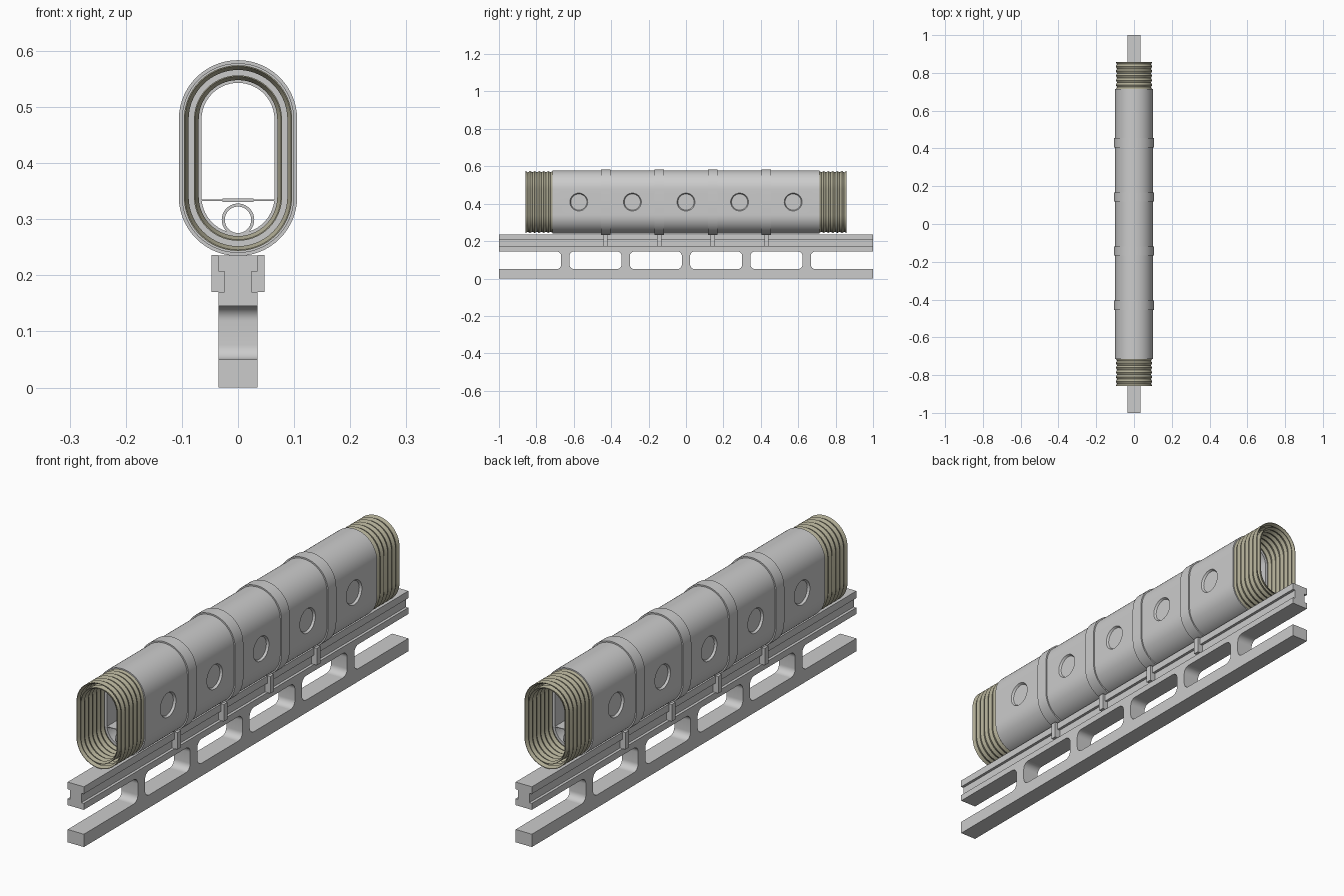
import bpy, bmesh, math

if "Cube" in bpy.data.objects:
    bpy.data.objects.remove(bpy.data.objects["Cube"])

ZC, HALF = 0.409, 0.069          # capsule centre height, half straight length


def finish(name, bm, mat=None):
    bmesh.ops.recalc_face_normals(bm, faces=bm.faces[:])
    me = bpy.data.meshes.new(name)
    bm.to_mesh(me)
    bm.free()
    ob = bpy.data.objects.new(name, me)
    bpy.context.collection.objects.link(ob)
    if mat:
        me.materials.append(mat)
    return ob


def stadium(r, n=28):
    pts = []
    for base, off in ((0, HALF), (math.pi, -HALF)):
        for i in range(n + 1):
            a = base + math.pi * i / n
            pts.append((r * math.cos(a), ZC + off + r * math.sin(a)))
    return pts


def capsule_sweep(name, profile, mat=None):
    """Sweep a closed (radius, y) profile around the capsule outline."""
    bm = bmesh.new()
    rings = [[bm.verts.new((x, y, z)) for x, z in stadium(r)] for r, y in profile]
    m, k = len(rings), len(rings[0])
    for i in range(m):
        a, b = rings[i], rings[(i + 1) % m]
        for j in range(k):
            bm.faces.new((a[j], a[(j + 1) % k], b[(j + 1) % k], b[j]))
    return finish(name, bm, mat)


def prism(name, pts, lo, hi, axis):
    """Extrude a profile: (x, z) along y, or (y, z) along x."""
    bm = bmesh.new()
    put = (lambda p, t: (p[0], t, p[1])) if axis == 'y' else (lambda p, t: (t, p[0], p[1]))
    a = [bm.verts.new(put(p, lo)) for p in pts]
    b = [bm.verts.new(put(p, hi)) for p in pts]
    n = len(pts)
    bm.faces.new(a)
    bm.faces.new(b[::-1])
    for i in range(n):
        bm.faces.new((a[i], a[(i + 1) % n], b[(i + 1) % n], b[i]))
    return finish(name, bm)


def rect(x, z0, z1):
    return [(-x, z0), (x, z0), (x, z1), (-x, z1)]


olive = bpy.data.materials.new("bellows_rubber")
olive.diffuse_color = (0.42, 0.40, 0.29, 1)
olive.use_nodes = True
olive.node_tree.nodes["Principled BSDF"].inputs["Base Color"].default_value = olive.diffuse_color

# Main capsule-shaped tunnel shell
shell = capsule_sweep("tunnel_shell", [(0.065, -0.715), (0.10, -0.715), (0.10, 0.715), (0.065, 0.715)])

# Tapered round window recesses cut in both sides
bm = bmesh.new()
for side in (-1, 1):
    for i in range(-2, 3):
        rings = []
        for r, x in ((0.043, 0.092), (0.049, 0.102)):
            rings.append([bm.verts.new((side * x, i * 0.2865 + r * math.cos(2 * math.pi * j / 40),
                                        ZC + r * math.sin(2 * math.pi * j / 40))) for j in range(40)])
        a, b = rings
        bm.faces.new(a)
        bm.faces.new(b[::-1])
        for j in range(40):
            bm.faces.new((a[j], a[(j + 1) % 40], b[(j + 1) % 40], b[j]))
cutter = finish("window_cutter", bm)
cutter.hide_render = True
mod = shell.modifiers.new("windows", 'BOOLEAN')
mod.operation = 'DIFFERENCE'
mod.solver = 'EXACT'
mod.object = cutter
bpy.context.view_layer.objects.active = shell
bpy.ops.object.modifier_apply(modifier=mod.name)
bpy.data.objects.remove(cutter)

# Collars round the shell, each with a pair of rail clamps
clamp = [(0.024, 0.17), (0.047, 0.17), (0.047, 0.236), (0.035, 0.236), (0.035, 0.207), (0.024, 0.207)]
for i, y in enumerate((-0.43, -0.143, 0.143, 0.43)):
    capsule_sweep(f"collar_{i}", [(0.097, y - 0.025), (0.1055, y - 0.025),
                                  (0.1055, y + 0.025), (0.097, y + 0.025)])
    for s, label in ((-1, "left"), (1, "right")):
        prism(f"clamp_{label}_{i}", [(s * x, z) for x, z in clamp], y - 0.011, y + 0.011, 'y')

# Nested pleated bellows on both ends
FOLDS, Y0, Y1 = 6, 0.712, 0.858
for s, end in ((-1, "front"), (1, "back")):
    for label, r_low, r_high in (("outer", 0.090, 0.0965), ("inner", 0.072, 0.0785)):
        zig = []
        for i in range(2 * FOLDS + 1):
            zig.append((r_low if i % 2 else r_high, s * (Y0 + (Y1 - Y0) * i / (2 * FOLDS))))
        capsule_sweep(f"bellows_{label}_{end}", zig + [(r - 0.002, y) for r, y in reversed(zig)], olive)

# Interior floor, centre strip and service pipe
prism("floor", rect(0.066, 0.3325, 0.335), -0.715, 0.715, 'y')
prism("floor_strip", rect(0.028, 0.3305, 0.3365), -0.715, 0.715, 'y')
bm = bmesh.new()
rings = [[bm.verts.new((r * math.cos(2 * math.pi * j / 40), y, 0.299 + r * math.sin(2 * math.pi * j / 40)))
          for j in range(40)] for r, y in ((0.029, -0.715), (0.029, 0.715), (0.0235, 0.715), (0.0235, -0.715))]
for i in range(4):
    a, b = rings[i], rings[(i + 1) % 4]
    for j in range(40):
        bm.faces.new((a[j], a[(j + 1) % 40], b[(j + 1) % 40], b[j]))
finish("service_pipe", bm)

# Grooved upper rail
half = [(0.035, 0.145), (0.035, 0.17), (0.024, 0.17), (0.024, 0.207), (0.035, 0.207), (0.035, 0.235)]
prism("rail", half + [(-x, z) for x, z in reversed(half)], -1, 1, 'y')

# Lower beam and filleted posts
prism("lower_beam", rect(0.035, 0, 0.05), -1, 1, 'y')
W, F = 0.022, 0.026
arc = [(W + F - F * math.sin(a), 0.05 + F - F * math.cos(a)) for a in (math.pi / 2 * i / 8 for i in range(9))]
edge = arc + [(y, 0.195 - z) for y, z in reversed(arc)]
for i in range(-2, 3):
    c = i * 0.3225
    prism(f"post_{i + 2}", [(c + y, z) for y, z in edge] + [(c - y, z) for y, z in reversed(edge)],
          -0.035, 0.035, 'x')

# Smooth curved faces, keep hard edges
for ob in bpy.context.scene.objects:
    ob.select_set(True)
bpy.context.view_layer.objects.active = shell
bpy.ops.object.shade_smooth_by_angle(angle=math.radians(30))
